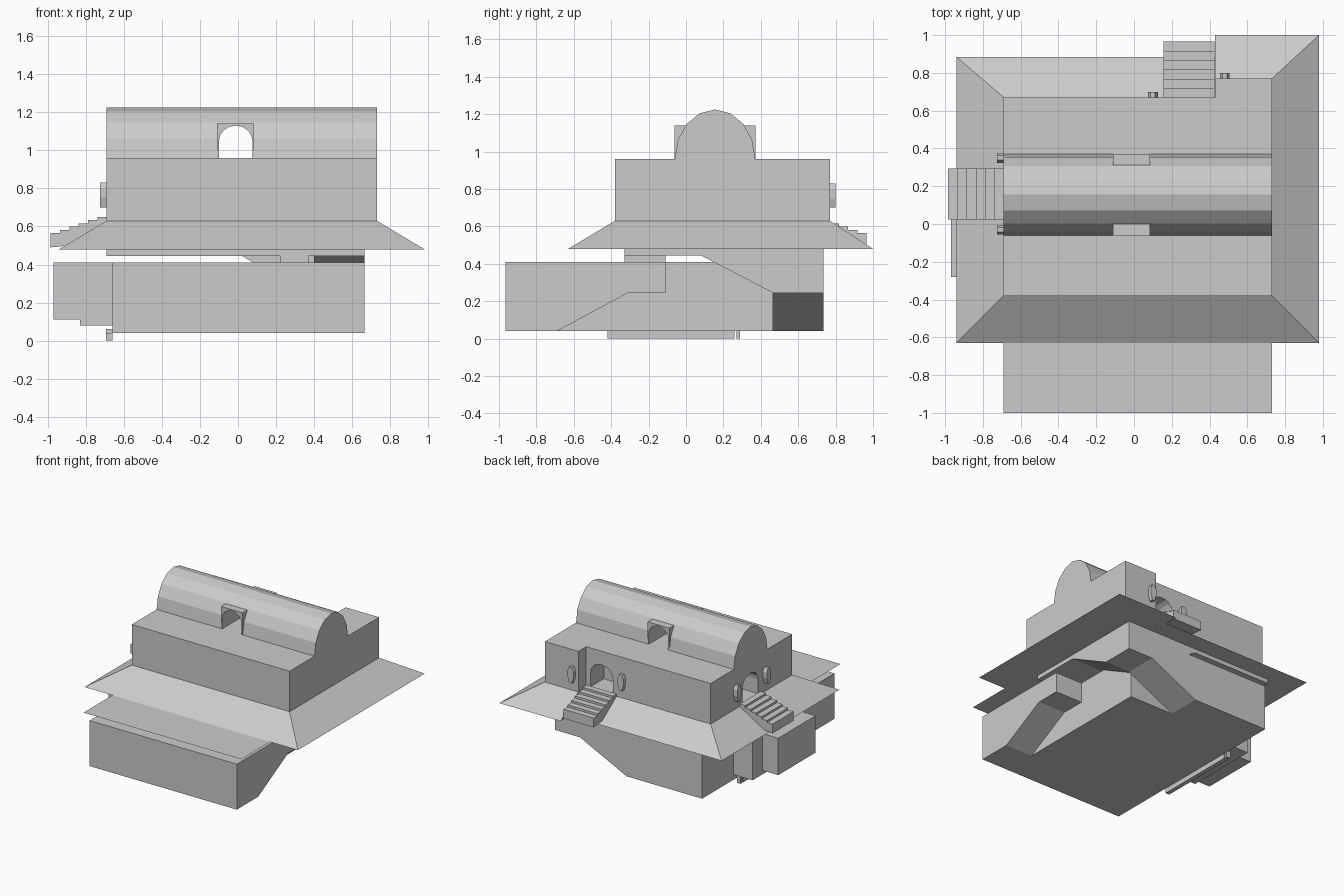
import bpy, bmesh, math

if "Cube" in bpy.data.objects:
    bpy.data.objects.remove(bpy.data.objects["Cube"])


def make(name, verts, faces):
    me = bpy.data.meshes.new(name)
    me.from_pydata(verts, [], faces)
    bm = bmesh.new()
    bm.from_mesh(me)
    bmesh.ops.recalc_face_normals(bm, faces=bm.faces)
    bm.to_mesh(me)
    bm.free()
    ob = bpy.data.objects.new(name, me)
    bpy.context.collection.objects.link(ob)
    return ob


def loft(name, a, b):
    n = len(a)
    sides = [(i, (i + 1) % n, n + (i + 1) % n, n + i) for i in range(n)]
    return make(name, a + b, sides + [tuple(range(n)), tuple(range(n, 2 * n))])


def prism(name, pts, axis, lo, hi):
    """Extrude a 2D profile along an axis: x takes (y,z), y takes (x,z), z takes (x,y)."""
    def put(p, t):
        return {'x': (t, *p), 'y': (p[0], t, p[1]), 'z': (*p, t)}[axis]
    return loft(name, [put(p, lo) for p in pts], [put(p, hi) for p in pts])


def box(name, x0, x1, y0, y1, z0, z1):
    return prism(name, [(x0, y0), (x1, y0), (x1, y1), (x0, y1)], 'z', z0, z1)


def arch(c, half, z0, spring, rise, n=8):
    arc = [(c + half * math.cos(math.pi * i / n), spring + rise * math.sin(math.pi * i / n))
           for i in range(n + 1)]
    return [(c + half, z0)] + arc + [(c - half, z0)]


def boolean(ob, other, op):
    m = ob.modifiers.new(op.lower(), 'BOOLEAN')
    m.operation, m.object, m.solver = op, other, 'EXACT'
    bpy.context.view_layer.objects.active = ob
    bpy.ops.object.modifier_apply(modifier=m.name)
    bpy.data.objects.remove(other)


# Upper house with stepped back wall and two arched doorways
foot = [(-.69, -.38), (.73, -.38), (.73, .77), (.43, .77), (.43, .67), (-.69, .67)]
house = prism("upper_house", foot, 'z', .63, .96)
boolean(house, prism("cut", arch(.29, .10, .645, .76, .09), 'y', .50, .72), 'DIFFERENCE')
boolean(house, prism("cut", arch(.16, .10, .645, .76, .09), 'x', -.75, -.52), 'DIFFERENCE')

# Flared skirt roof around the house
outer = [(-.94, -.63), (.98, -.63), (.98, 1.0), (.43, 1.0), (.43, .885), (-.94, .885)]
loft("skirt_roof", [(*p, .48) for p in outer], [(*p, .63) for p in foot])

# Barrel roof with a cross passage and square dormer surrounds
half_circle = [(.155 + .215 * math.cos(math.pi * i / 8), .96 + .265 * math.sin(math.pi * i / 8))
               for i in range(9)]
barrel = prism("barrel_roof", half_circle, 'x', -.69, .73)
boolean(barrel, box("dormer", -.11, .085, -.061, .371, .96, 1.14), 'UNION')
boolean(barrel, prism("cut", arch(-.012, .088, .9, 1.05, .08), 'y', -.2, .5), 'DIFFERENCE')


# Two flights of steps, each profile given as distance from the wall
def stair_profile(base, sign):
    pts = [(base, .52), (base, .65)]
    for i in range(6):
        z = .65 - i * .017
        pts += [(base + sign * .295 * i / 6, z), (base + sign * .295 * (i + 1) / 6, z)]
    pts.pop(1)
    return pts + [(base + sign * .295, .49)]


prism("back_stairs", stair_profile(.67, 1), 'x', .155, .425)
prism("left_stairs", stair_profile(-.69, -1), 'y', .025, .295)


# Wall lanterns: hexagonal profile in the wall plane
def lantern(name, c, axis, lo, hi):
    pts = [(c - .012, .70), (c + .012, .70), (c + .026, .75), (c + .026, .80),
           (c + .012, .83), (c - .012, .83), (c - .026, .80), (c - .026, .75)]
    prism(name, pts, axis, lo, hi)


lantern("back_lantern_left", .10, 'y', .67, .70)
lantern("back_lantern_right", .48, 'y', .77, .80)
lantern("side_lantern_front", -.03, 'x', -.725, -.69)
lantern("side_lantern_back", .35, 'x', -.725, -.69)

# Thin terrace sheet in front and floor slab under the house
make("front_terrace", [(-.69, -1, .48), (.73, -1, .48), (.73, -.33, .48), (-.69, -.33, .48)],
     [(0, 1, 2, 3)])
box("floor_slab", -.69, .665, -.33, .735, .445, .479)
box("terrace_pier", .22, .37, -.33, -.11, .41, .445)

# Lower storey: core, front right wing, sloped right ceiling, back wing
box("lower_core", -.66, .42, -.965, .465, .04, .41)
prism("front_right_wing", [(-.965, .04), (-.69, .04), (-.31, .245), (-.11, .245),
                           (-.11, .41), (-.965, .41)], 'x', .42, .665)
prism("right_ramp_ceiling", [(.08, .445), (.465, .245), (.465, .446)], 'x', .40, .665)
prism("back_wing", [(-.66, .04), (.02, .04), (.44, .245), (.665, .245), (.665, .446),
                    (.02, .446), (.08, .41), (-.66, .41)], 'y', .465, .735)

# Left side annex blocks and ground strip
box("annex_inner", -.83, -.66, -.28, .33, .08, .41)
box("annex_outer", -.97, -.83, -.28, .20, .11, .41)
box("ground_strip", -.695, -.66, -.42, .26, 0, .04)
box("ground_post", -.695, -.66, .27, .29, 0, .06)
